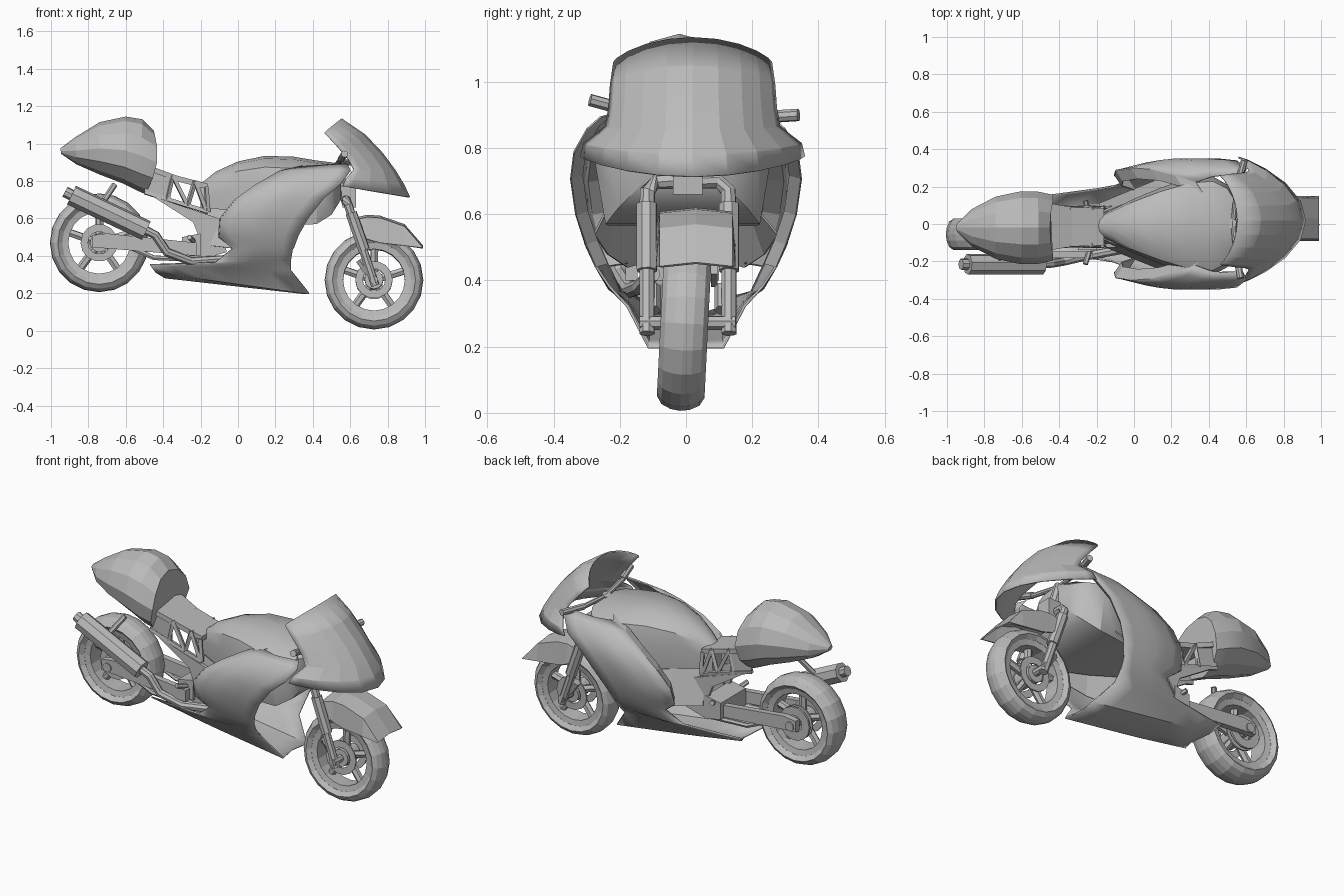
import bpy, bmesh, math
from mathutils import Vector, Matrix

cube = bpy.data.objects.get("Cube")
if cube:
    bpy.data.objects.remove(cube, do_unlink=True)

grey = bpy.data.materials.new("plain_grey")
grey.use_nodes = True
grey.diffuse_color = (0.5, 0.5, 0.5, 1)
grey.node_tree.nodes["Principled BSDF"].inputs["Base Color"].default_value = (0.5, 0.5, 0.5, 1)


def add(name, verts, faces, smooth=0, thick=0):
    me = bpy.data.meshes.new(name)
    me.from_pydata([tuple(v) for v in verts], [], faces)
    me.materials.append(grey)
    bm = bmesh.new()
    bm.from_mesh(me)
    bmesh.ops.recalc_face_normals(bm, faces=bm.faces)
    bm.to_mesh(me)
    bm.free()
    ob = bpy.data.objects.new(name, me)
    bpy.context.collection.objects.link(ob)
    if thick:
        mod = ob.modifiers.new("thickness", "SOLIDIFY")
        mod.thickness = thick
    if smooth:
        bpy.ops.object.select_all(action="DESELECT")
        ob.select_set(True)
        bpy.context.view_layer.objects.active = ob
        bpy.ops.object.shade_smooth_by_angle(angle=math.radians(smooth))
    return ob


def loft(name, rings, closed=True, caps=True, loop=False, **kw):
    """Skin a list of equally long point rings."""
    n, m = len(rings[0]), len(rings)
    faces = []
    for i in range(m if loop else m - 1):
        for j in range(n if closed else n - 1):
            a, b, k = i * n, (i + 1) % m * n, (j + 1) % n
            faces.append((a + j, a + k, b + k, b + j))
    if caps and closed and not loop:
        faces += [tuple(range(n)), tuple(range((m - 1) * n, m * n))]
    return add(name, [p for r in rings for p in r], faces, **kw)


def tube(name, pts, r, sides=8):
    pts = [Vector(p) for p in pts]
    rings = []
    for i, p in enumerate(pts):
        d = (pts[min(i + 1, len(pts) - 1)] - pts[max(i - 1, 0)]).normalized()
        u = d.cross(Vector((0.3, 0.8, 0.5))).normalized()
        v = d.cross(u)
        rings.append([p + r * (u * math.cos(t) + v * math.sin(t))
                      for t in (math.tau * k / sides for k in range(sides))])
    return loft(name, rings)


def prism(name, outline, y0, y1):
    return loft(name, [[(x, y, z) for x, z in outline] for y in (y0, y1)])


def lathe(name, centre, profile, sides, lean=0, hollow=True):
    """Turn a (radius, y) profile about the wheel axle."""
    rot = Matrix.Rotation(lean, 3, "X")
    rings = []
    for k in range(sides):
        t = math.tau * k / sides
        rings.append([Vector(centre) + rot @ Vector((r * math.cos(t), y, r * math.sin(t)))
                      for r, y in profile])
    return loft(name, rings, closed=hollow, loop=True)


# Wheels: tyre, rim, hub, spokes, brake discs
def wheel(prefix, c, lean, w):
    lathe(prefix + "_tyre", c, [(0.198, -w * .75), (0.222, -w), (0.246, -w * .8), (0.26, -w * .4),
                                (0.264, 0), (0.26, w * .4), (0.246, w * .8), (0.222, w),
                                (0.198, w * .75)], 20, lean)
    lathe(prefix + "_rim", c, [(0.165, -w * .65), (0.203, -w * .75),
                               (0.203, w * .75), (0.165, w * .65)], 20, lean)
    lathe(prefix + "_hub", c, [(0.0, -.06), (0.05, -.06), (0.05, .06), (0.0, .06)], 12, lean, False)
    for s in (-1, 1):
        lathe(prefix + "_brake_disc", c, [(0.06, s * .055), (0.1, s * .055),
                                          (0.1, s * .047), (0.06, s * .047)], 14, lean)
    for k in range(5):
        t = math.tau * k / 5 + 0.3
        d = Vector((math.cos(t), 0, math.sin(t)))
        tube(prefix + "_spoke", [Vector(c) + d * .04, Vector(c) + d * .18], 0.022, 6)


FRONT = (0.727, -0.005, 0.27)
REAR = (-0.742, -0.055, 0.47)
wheel("front_wheel", FRONT, -0.05, 0.072)
wheel("rear_wheel", REAR, 0.0, 0.085)

# Front mudguard: folded strip arching over the tyre
fender = []
for x, z, drop in ((0.61, 0.6, .04), (0.69, 0.62, .13), (0.76, 0.615, .145),
                   (0.89, 0.57, .115), (0.99, 0.455, .012)):
    fender.append([(x, 0.03 + y, z - d) for y, d in
                   ((-.12, drop), (-.11, .012), (0, 0), (.11, .012), (.12, drop))])
loft("front_mudguard", fender, closed=False, thick=0.008)

# Fork legs, clamps, steering stem
for side, y in (("right", -0.118), ("left", 0.13)):
    tube(side + "_fork_lower", [(0.735, y, 0.24), (0.66, y, 0.46)], 0.024)
    tube(side + "_fork_upper", [(0.675, y, 0.43), (0.605, y, 0.63)], 0.032)
    tube(side + "_fork_bend", [(0.61, y, 0.61), (0.59, y * .98, 0.67), (0.58, y * .75, 0.7),
                               (0.575, 0.01, 0.7)], 0.024)
    tube(side + "_brake_caliper", [(0.7, y * .85, 0.31), (0.65, y * .85, 0.38)], 0.025, 6)
tube("front_axle", [(0.727, -0.14, 0.272), (0.727, 0.15, 0.272)], 0.022)
prism("steering_clamp", [(0.56, .66), (0.63, .66), (0.63, .77), (0.55, .77)], -0.04, 0.05)
tube("steering_stem", [(0.585, 0.005, 0.68), (0.52, 0.005, 0.9)], 0.03)

# Handlebars and grips
tube("handlebar", [(0.55, -0.2, 0.915), (0.53, 0.0, 0.89), (0.55, 0.2, 0.89)], 0.014)
tube("right_grip", [(0.55, -0.18, 0.915), (0.57, -0.29, 0.945)], 0.019)
tube("left_grip", [(0.55, 0.19, 0.89), (0.59, 0.34, 0.9)], 0.019)

# Nose cowl with windscreen, pointed in plan
nose = []
for xc, zc, xs, zs, w in ((.555, 1.135, .465, 1.06, .24), (.68, 1.05, .53, .99, .25),
                          (.775, .95, .59, .92, .255), (.845, .855, .62, .865, .265),
                          (.89, .78, .58, .815, .33), (.92, .715, .56, .775, .34)):
    row = []
    for k in range(-5, 6):
        a = math.radians(18 * k)
        c = max(math.cos(a), 0)
        row.append((xs + (xc - xs) * c ** 1.7, 0.02 + w * math.sin(a), zs + (zc - zs) * c ** 1.5))
    nose.append(row)
loft("nose_cowl", nose, closed=False, smooth=8, thick=0.008)

# Main fairing: rows of half width, rear point, front point, from keel upwards
ROWS = [(0, -.39, .28, .36, .195), (.115, -.44, .31, .38, .195), (.18, -.47, .35, .283, .32),
        (.235, -.12, .365, .284, .38), (.275, -.03, .44, .294, .44), (.305, -.107, .5, .32, .51),
        (.335, -.1, .6, .37, .6), (.35, -.02, .7, .455, .71), (.34, .09, .78, .55, .79),
        (.3, .22, .855, .6, .86), (.26, .33, .88, .58, .895)]


def fairing_row(row, s):
    w, xr, zr, xf, zf = row
    out = []
    for k in range(7):
        t = k / 6
        y = s * w * (0.86 + 0.14 * min(1, t * 2.5))
        out.append((xr + (xf - xr) * t, y, zr + (zf - zr) * t))
    return out


loft("main_fairing", [fairing_row(r, -1) for r in reversed(ROWS)] +
     [fairing_row(r, 1) for r in ROWS[1:]], closed=False, smooth=30, thick=0.008)

# Inward lips along the fairing edges, and inner panels hanging below the tank
for side, s in (("right", -1), ("left", 1)):
    for label, k, dx, inset in (("rear", 0, .04, .06), ("front", 6, -.03, .035)):
        edge = [fairing_row(r, s)[k] for r in ROWS[4:]]
        loft(f"{side}_{label}_fairing_lip",
             [[p, (p[0] + dx, p[1] - s * inset, p[2] + .01)] for p in edge],
             closed=False, thick=0.006)
    loft(side + "_inner_panel", [[(x, s * y - .01, z), (x - .02, s * (y + .04), z - h)]
                                 for x, y, z, h in ((-.17, .07, .66, .2), (0, .14, .64, .2),
                                                    (.15, .2, .62, .14), (.32, .24, .6, .06))],
         closed=False, thick=0.006)

# Fuel tank and the body below it
tank = []
for x, zb, zt, w in ((-.2, .63, .785, .045), (-.12, .61, .85, .085), (0, .6, .905, .145),
                     (.145, .58, .935, .205), (.3, .565, .93, .255), (.42, .57, .91, .265),
                     (.5, .62, .9, .22), (.55, .7, .885, .13)):
    half = [(.88, 0), (1, .55), (.9, .83), (.55, .96)]
    ring = [(w * a, zb + (zt - zb) * b) for a, b in half] + [(0, zt)] + \
           [(-w * a, zb + (zt - zb) * b) for a, b in reversed(half)]
    tank.append([(x, y - .01, z) for y, z in ring])
loft("fuel_tank", tank, smooth=35)

# Tail cowl: rounded pod closed by a slanted front
tail = []
for xt, zt, xb, zb, w in ((-.95, .975, -.945, .945, .02), (-.87, 1.035, -.865, .89, .105),
                          (-.74, 1.115, -.74, .835, .175), (-.6, 1.145, -.61, .785, .205),
                          (-.51, 1.13, -.53, .745, .205), (-.45, 1.07, -.495, .73, .185)):
    ring = []
    for k in range(12):
        a = math.tau * k / 12
        h = (1 + math.cos(a)) / 2
        bulge = .04 * math.sin(math.pi * h) if xt > -.5 else 0
        ring.append((xb + (xt - xb) * h + bulge, -.02 + w * math.sin(a) * (1.05 - .2 * h),
                     zb + (zt - zb) * h))
    tail.append(ring)
loft("tail_cowl", tail, smooth=15)

# Seat and subframe truss
loft("seat", [[(x, -.015 - w, z), (x, -.015 + w, z), (x, -.015 + w, z - .03), (x, -.015 - w, z - .03)]
              for x, z, w in ((-.48, .885, .13), (-.33, .83, .105), (-.16, .785, .1))])
for side, y in (("right", -.115), ("left", .085)):
    for a, b in (((-.5, .74), (-.16, .635)), ((-.16, .635), (-.17, .77)), ((-.38, .7), (-.35, .83)),
                 ((-.35, .83), (-.27, .67)), ((-.27, .67), (-.23, .8)), ((-.23, .8), (-.17, .64))):
        tube(side + "_subframe_bar", [(a[0], y, a[1]), (b[0], y, b[1])], 0.014, 4)
    prism(side + "_rear_side_plate", [(-.5, .75), (-.48, .88), (-.36, .84), (-.36, .69), (-.49, .73)],
          y - .006, y + .006)
    prism(side + "_frame_plate", [(-.46, .72), (-.16, .62), (-.1, .6), (-.06, .42), (-.2, .38),
                                  (-.3, .4), (-.2, .48), (-.24, .58)], y - .01, y + .01)
prism("swingarm_pivot", [(-.3, .4), (-.2, .4), (-.2, .52), (-.3, .5)], -.14, .1)

# Swingarm, axle, chain run
for side, y in (("right", -.165), ("left", .055)):
    prism(side + "_swingarm", [(-.78, .445), (-.78, .51), (-.7, .52), (-.22, .47), (-.22, .4), (-.7, .44)],
          y - .018, y + .018)
    tube(side + "_swingarm_brace", [(-.7, y, .5), (-.45, y, .39), (-.22, y, .38)], 0.014, 6)
    tube(side + "_footrest", [(-.24, y * .9, .48), (-.26, y + (.07 if y > 0 else -.05), .5)], 0.014, 6)
tube("rear_axle", [(REAR[0], -.19, REAR[2]), (REAR[0], .08, REAR[2])], 0.028)
lathe("rear_sprocket", (REAR[0], .025, REAR[2]), [(.05, -.006), (.1, -.006), (.1, .006), (.05, .006)], 14)

# Exhaust: pipe, muffler, end cap, hanger
tube("exhaust_pipe", [(.05, -.1, .42), (-.08, -.14, .38), (-.25, -.17, .37), (-.38, -.2, .42),
                      (-.44, -.21, .51), (-.52, -.215, .55)], 0.024)
tube("muffler", [(-.49, -.215, .535), (-.89, -.215, .725)], 0.056, 8)
tube("muffler_tip", [(-.87, -.215, .715), (-.925, -.215, .743)], 0.03)
tube("muffler_hanger", [(-.74, -.2, .66), (-.66, -.13, .78)], 0.016, 6)
